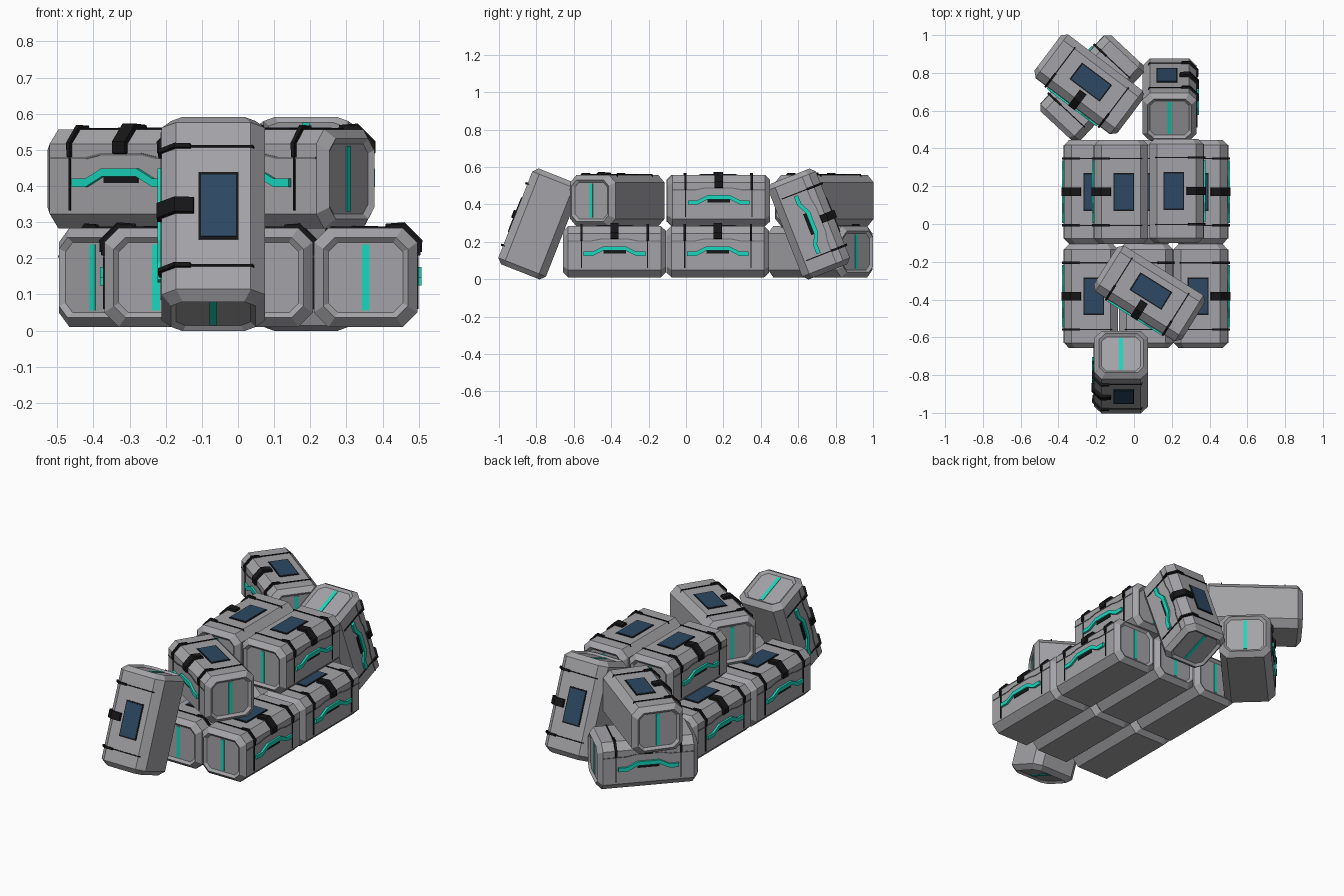
import bpy, bmesh, math
from mathutils import Matrix, Euler, Vector

if "Cube" in bpy.data.objects:
    bpy.data.objects.remove(bpy.data.objects["Cube"])

def mat(name, c):
    m = bpy.data.materials.new(name)
    m.diffuse_color = (*c, 1)
    m.use_nodes = True
    m.node_tree.nodes["Principled BSDF"].inputs["Base Color"].default_value = m.diffuse_color
    return m

GREY = mat("case_grey", (0.37, 0.365, 0.385))
SEAM = mat("seam_grey", (0.16, 0.16, 0.17))
BLACK = mat("black_rubber", (0.008, 0.008, 0.009))
TEAL = mat("teal", (0.01, 0.68, 0.52))
BLUE = mat("screen_blue", (0.025, 0.065, 0.125))

W, L, H = 0.143, 0.275, 0.137      # half width, length, height

def finish(bm, name, material):
    bmesh.ops.recalc_face_normals(bm, faces=bm.faces)
    me = bpy.data.meshes.new(name)
    bm.to_mesh(me)
    bm.free()
    me.materials.append(material)
    return name, me

def box(name, material, *boxes):
    bm = bmesh.new()
    for c, s in boxes:
        bmesh.ops.create_cube(bm, size=1, matrix=Matrix.Translation(c) @ Matrix.Diagonal((*s, 1)))
    return finish(bm, name, material)

def prism(name, material, sections, place):
    """Extrude each (outline, start, end); place maps (u, v, depth) to 3D."""
    bm = bmesh.new()
    for pts, a, b in sections:
        r = [[bm.verts.new(place(u, v, d)) for u, v in pts] for d in (a, b)]
        n = len(pts)
        bm.faces.new(r[0])
        bm.faces.new(r[1])
        for i in range(n):
            bm.faces.new((r[0][i], r[0][(i + 1) % n], r[1][(i + 1) % n], r[1][i]))
    return finish(bm, name, material)

def octagon(inset, c):
    w, h = W - inset, H - inset
    return [(w, h - c), (w - c, h), (c - w, h), (-w, h - c),
            (-w, c - h), (c - w, -h), (w - c, -h), (w, c - h)]

def ribbon(path, t):
    """Closed outline of a path thickened upwards by t."""
    return path + [(u, v + t) for u, v in reversed(path)]

# chamfered body with recessed ends
def body():
    bm = bmesh.new()
    steps = [(L - 0.012, 0.040, 0.026), (L, 0.026, 0.032), (L - 0.027, 0, 0.040)]
    steps = [(-y, i, c) for y, i, c in steps] + steps[::-1]
    rings = [[bm.verts.new((x, y, z)) for x, z in octagon(i, c)] for y, i, c in steps]
    bm.faces.new(rings[0])
    bm.faces.new(rings[-1])
    for a, b in zip(rings, rings[1:]):
        for i in range(8):
            j = (i + 1) % 8
            bm.faces.new((a[i], a[j], b[j], b[i]))
    return finish(bm, "case_body", GREY)

across = lambda x, z, y: (x, y, z)      # outline in x/z, depth along y
along = lambda y, z, x: (x, y, z)       # outline in y/z, depth along x

# thin straps over the lid and latch side, with thicker corner clamps
e = 0.004
thin = [(-W + 0.03, H - 0.01), (-W + 0.034, H + e), (W - 0.04, H + e), (W + e, H - 0.04),
        (W + e, 0.05 - H), (W - 0.01, 0.05 - H), (W - 0.01, H - 0.045), (W - 0.045, H - 0.01)]
clamp = [(0.06, H - 0.005), (0.065, H + 0.010), (0.108, H + 0.012), (W + 0.011, H - 0.037),
         (W + 0.009, H - 0.075), (W - 0.005, H - 0.08), (W - 0.01, H - 0.045), (W - 0.045, H - 0.01)]
latch = [(0.052, H - 0.005), (0.056, H + 0.012), (0.108, H + 0.016), (W + 0.014, H - 0.034),
         (W + 0.013, H - 0.066), (W - 0.005, H - 0.07), (W - 0.01, H - 0.045), (W - 0.045, H - 0.01)]

# handle and seam outlines on the latch side
grip = [(-0.165, -0.022), (-0.115, -0.022), (-0.06, 0.006),
        (0.06, 0.006), (0.115, -0.022), (0.165, -0.022)]
seam = [(-0.248, 0.055), (-0.12, 0.055), (-0.07, 0.065),
        (0.07, 0.065), (0.12, 0.055), (0.248, 0.055)]

SX = -0.014                              # screen sits a little away from the latch
PARTS = [
    body(),
    prism("lid_strap", BLACK, [(thin, s * 0.177 - 0.003, s * 0.177 + 0.003) for s in (-1, 1)], across),
    prism("strap_clamp", BLACK, [(clamp, s * 0.177 - 0.006, s * 0.177 + 0.006) for s in (-1, 1)], across),
    prism("latch", BLACK, [(latch, -0.022, 0.022)], across),
    prism("handle", TEAL, [(ribbon(grip, 0.023), W - 0.005, W + 0.012)], along),
    box("handle_recess", BLACK, ((W, 0, -0.002), (0.006, 0.12, 0.018))),
    prism("lid_seam", SEAM, [(ribbon(seam, 0.006), W - 0.005, W + 0.003)], along),
    box("screen_frame", BLACK, ((SX, 0, H), (0.110, 0.200, 0.006))),
    box("screen", BLUE, ((SX, 0, H + 0.001), (0.098, 0.184, 0.008))),
    box("end_light", TEAL, *[((0, s * (L - 0.012), 0), (0.021, 0.006, 0.182)) for s in (-1, 1)]),
]

# crates: centre, tilt about x, turn about z (degrees); the latch faces local +x
LO, UP = 0.147, 0.42
CRATES = [
    ((-0.227, -0.382, LO), 0, 180), ((0.064, -0.382, LO), 0, 0), ((0.353, -0.382, LO), 0, 0),
    ((-0.227, 0.170, LO), 0, 180), ((0.064, 0.170, LO), 0, 0), ((0.353, 0.170, LO), 0, 0),
    ((-0.068, 0.170, UP), 0, 180), ((0.224, 0.175, UP), 0, 0),
    ((0.082, -0.367, UP), 0, 238),                                   # turned crate on front row
    ((-0.222, 0.718, LO), 0, 137), ((-0.237, 0.740, UP), 0, 233),    # crossed pair at the back
    ((-0.068, -0.785, 0.295), -68.5, 180),                           # leaning at the front
    ((0.188, 0.658, 0.295), -68.5, 0),                               # leaning at the back
]
for i, (c, tilt, turn) in enumerate(CRATES):
    rot = Euler((math.radians(tilt), 0, math.radians(turn))).to_matrix().to_4x4()
    for name, me in PARTS:
        ob = bpy.data.objects.new(f"crate_{i + 1}_{name}", me)
        bpy.context.collection.objects.link(ob)
        ob.matrix_world = Matrix.Translation(Vector(c)) @ rot
